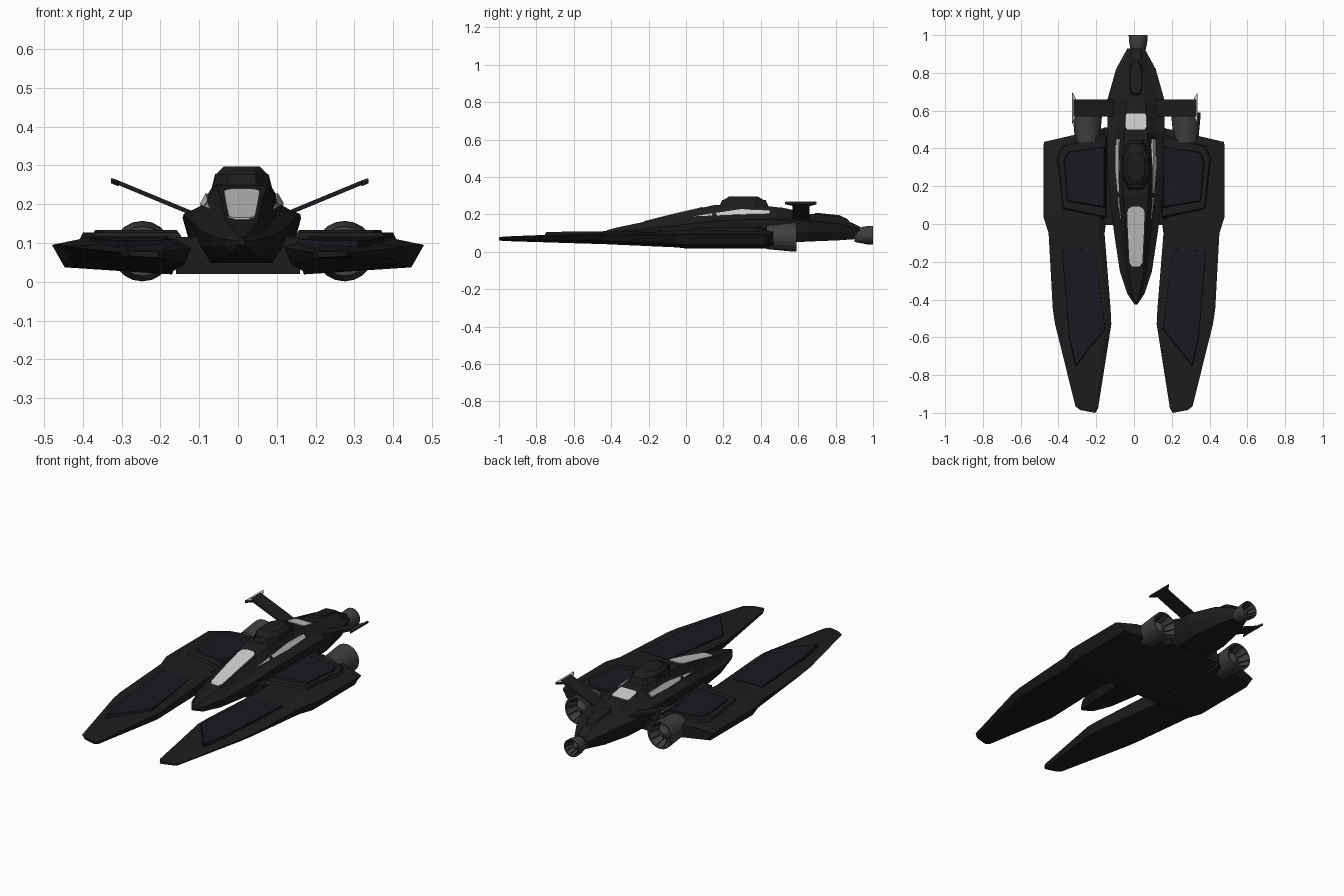
import bpy, bmesh, math

if "Cube" in bpy.data.objects:
    bpy.data.objects.remove(bpy.data.objects["Cube"])


def material(name, r, g, b):
    m = bpy.data.materials.new(name)
    m.diffuse_color = (r, g, b, 1)
    m.use_nodes = True
    m.node_tree.nodes["Principled BSDF"].inputs["Base Color"].default_value = m.diffuse_color
    return m


BLACK = material("hull_black", .012, .012, .012)
PANEL = material("panel_blue_black", .009, .009, .014)
GLASS = material("pale_glass", .55, .55, .55)
METAL = material("engine_grey", .05, .05, .05)
CX = .01  # fuselage centre line


def loft(name, rings, mat, mirror=False):
    """Skin a list of equal-length rings and cap both ends."""
    bm = bmesh.new()
    vs = [[bm.verts.new(p) for p in r] for r in rings]
    n = len(vs[0])
    for a, b in zip(vs, vs[1:]):
        for i in range(n):
            j = (i + 1) % n
            bm.faces.new((a[i], a[j], b[j], b[i]))
    bm.faces.new(vs[0])
    bm.faces.new(vs[-1])
    bmesh.ops.recalc_face_normals(bm, faces=bm.faces)
    me = bpy.data.meshes.new(name)
    bm.to_mesh(me)
    bm.free()
    me.materials.append(mat)
    ob = bpy.data.objects.new(name, me)
    bpy.context.collection.objects.link(ob)
    if mirror:
        ob.modifiers.new("mirror", 'MIRROR')
    return ob


def plate(name, outline, z0, z1, mat, shrink=.9, mirror=False):
    """Raised panel with chamfered sides; z0 and z1 are functions of y."""
    cx = sum(p[0] for p in outline) / len(outline)
    cy = sum(p[1] for p in outline) / len(outline)
    top = [(cx + (x - cx) * shrink, cy + (y - cy) * shrink) for x, y in outline]
    return loft(name, [[(x, y, z0(y)) for x, y in outline],
                       [(x, y, z1(y)) for x, y in top]], mat, mirror)


def flat(z):
    return lambda y: z


# Fuselage: y, half width, bottom, widest height, top, top half width
FUS = [(-.425, .008, .095, .105, .115, .004), (-.37, .045, .075, .11, .13, .02),
       (-.25, .085, .06, .12, .155, .04), (-.05, .115, .05, .14, .205, .052),
       (.15, .14, .04, .165, .25, .065), (.3, .15, .04, .172, .255, .07),
       (.48, .15, .045, .175, .24, .06), (.65, .153, .055, .165, .205, .05),
       (.82, .105, .062, .15, .187, .035), (.93, .045, .07, .115, .135, .022)]


def fus_ring(y, w, zb, zm, zt, tw):
    zs = zm + (zt - zm) * .27
    half = [(.65 * w, zb), (.9 * w, (zb + zm) / 2), (w, zm), (.72 * w, zs), (tw, zt)]
    return [(CX + x, y, z) for x, z in half] + [(CX - x, y, z) for x, z in half[::-1]]


loft("fuselage", [fus_ring(*s) for s in FUS], BLACK)


def top_z(y):
    for a, b in zip(FUS, FUS[1:]):
        if a[0] <= y <= b[0]:
            t = (y - a[0]) / (b[0] - a[0])
            return a[4] + t * (b[4] - a[4])
    return .15


def above(d):
    return lambda y: top_z(y) + d


def sym(half):
    return [(CX + x, y) for x, y in half] + [(CX - x, y) for x, y in half[::-1]]


# Windows on top of the fuselage
plate("canopy_window", sym([(.02, -.225), (.034, -.205), (.042, -.05), (.046, .06), (.04, .08), (.02, .092)]),
      above(-.01), above(.004), GLASS, 1)
plate("rear_window", sym([(.045, .5), (.055, .515), (.055, .575), (.048, .585)]),
      above(-.01), above(.004), GLASS, 1)
# Long side windows
for s in (-1, 1):
    pts = [(.083, .03, .188), (.106, .3, .199), (.103, .45, .203), (.088, .45, .222), (.09, .3, .228)]
    loft("side_window", [[(CX + s * (x + d), y, z + d / 2) for x, y, z in pts] for d in (-.012, .003)], GLASS)

# Roof turret and tail spine
plate("turret", sym([(.04, .175), (.078, .24), (.08, .37), (.04, .445)]), flat(.235), flat(.278), BLACK, .86)
plate("turret_cap", sym([(.035, .2), (.067, .25), (.067, .36), (.035, .415)]), flat(.277), flat(.297), BLACK, .7)
plate("tail_spine", sym([(.025, .66), (.042, .7), (.04, .84), (.015, .9)]), above(-.02), above(.009), BLACK, .7)

# Wing with forward prong: inner y, outer y, inner x, outer x, bottom, edge height, top
WING = [(-1, -.985, .205, .285, .062, .074, .078), (-.975, -.965, .19, .31, .058, .076, .082),
        (-.53, -.53, .12, .418, .044, .088, .1), (-.45, -.45, .124, .43, .042, .09, .103),
        (-.05, -.05, .156, .452, .024, .094, .114), (-.01, .04, .15, .48, .019, .095, .117),
        (.44, .415, .15, .48, .019, .095, .117), (.51, .435, .15, .475, .03, .09, .108)]


def wing_ring(yi, yo, xi, xo, zb, ze, zt):
    w = xo - xi
    ring = [(xi, ze), (xi + .1 * w, zt), (xi + .68 * w, zt), (xo, ze),
            (xo - .1 * w, zb + .055 * w), (xi + .06 * w, zb)]
    return [(x, yi + (yo - yi) * (x - xi) / w, z) for x, z in ring]


loft("wing", [wing_ring(*s) for s in WING], BLACK, True)
# Keel joining the wings under the fuselage
loft("keel", [[(-.16, y, .02), (.16, y, .02), (.16, y, .115), (-.16, y, .115)] for y in (-.005, .44)]
     + [[(-.16, .51, .04), (.16, .51, .04), (.16, .51, .11), (-.16, .51, .11)]], BLACK)

# Raised dark panels on the wings
plate("prong_panel", [(.2, -.12), (.385, -.13), (.345, -.6), (.31, -.76), (.15, -.56)],
      flat(.08), lambda y: .114 + .012 * (y + .13), PANEL, .96, True)
plate("wing_deck", [(.14, .02), (.38, .07), (.41, .36), (.38, .42), (.14, .48)],
      flat(.105), flat(.127), BLACK, .92, True)
plate("wing_panel", [(.15, .08), (.355, .115), (.375, .34), (.35, .385), (.15, .415)],
      flat(.12), flat(.134), PANEL, .94, True)


# Engine nozzles: hollow flared cones with an inner plug
def nozzle(name, x, z, y0, y1, r0, r1, n=20):
    prof = [(y0, r0), (y1 - .03, r1 * .98), (y1, r1), (y1, r1 * .88),
            (y1 - .06, r1 * .6), (y1 - .02, r1 * .15)]
    loft(name, [[(x + r * math.cos(i * math.tau / n), y, z + r * math.sin(i * math.tau / n))
                 for i in range(n)] for y, r in prof], METAL)


# Inner vanes that line each nozzle
def vanes(name, x, z, y1, r1, n=10):
    for i in range(n):
        a = i * math.tau / n
        rings = []
        for y, r in ((y1 - .002, .9 * r1), (y1 - .055, .6 * r1)):
            rings.append([(x + (r - d) * math.cos(a + e), y, z + (r - d) * math.sin(a + e))
                          for d, e in ((-.002, -.06), (-.002, .06), (.006, 0))])
        loft(name, rings, BLACK)


for name, x, z, y0, y1, r0, r1 in (("left_engine", -.247, .079, .43, .59, .064, .078),
                                   ("right_engine", .275, .079, .43, .59, .064, .078),
                                   ("tail_engine", .022, .089, .9, 1.0, .036, .05)):
    nozzle(name, x, z, y0, y1, r0, r1)
    vanes(name + "_vane", x, z, y1, r1)

# Tail fins: sloping struts with end plates and pale caps
for s in (-1, 1):
    def px(x):
        return CX * .5 + s * x
    loft("fin_strut", [[(px(x), .57, z), (px(x), .66, z), (px(x), .66, z + .012), (px(x), .57, z + .012)]
                       for x, z in ((.11, .165), (.325, .254))], BLACK)
    loft("fin_plate", [[(px(.313), .57, z - .004), (px(.313), .665, z - .004), (px(.332), .697, z + .004),
                        (px(.332), .53, z + .004)] for z in (.25, .262)], BLACK)
    loft("fin_cap", [[(px(.314), .572, z - .004), (px(.314), .663, z - .004), (px(.331), .694, z + .004),
                      (px(.331), .534, z + .004)] for z in (.26, .264)], GLASS)
